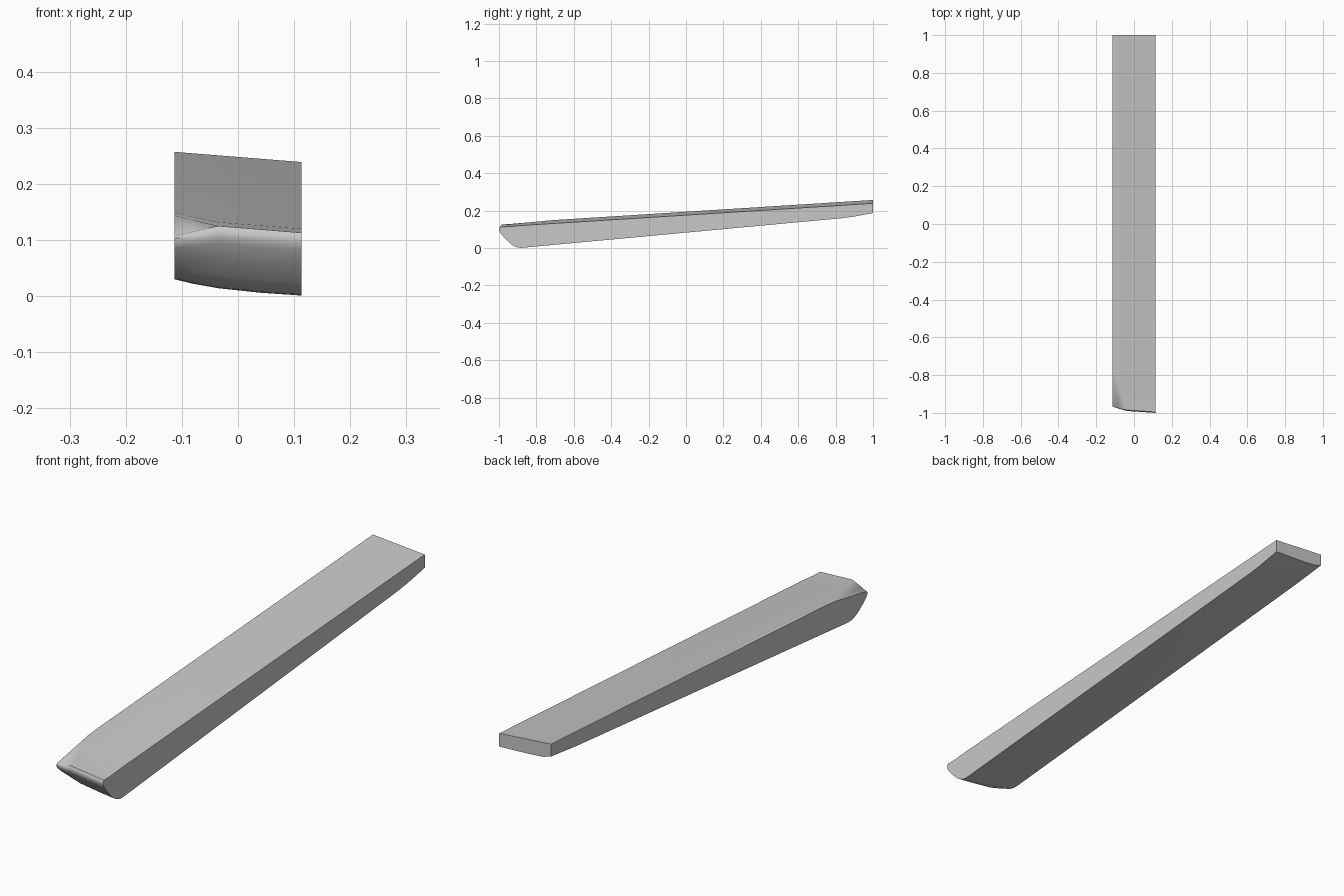
import bpy
import bmesh
import math

cube = bpy.data.objects.get("Cube")
if cube:
    bpy.data.objects.remove(cube, do_unlink=True)

# Single plain grey material
grey = bpy.data.materials.new("plain grey")
grey.use_nodes = True
colour = (0.58, 0.58, 0.58, 1.0)
grey.diffuse_color = colour
grey.node_tree.nodes["Principled BSDF"].inputs["Base Color"].default_value = colour

# Lengthwise slices: x, nose y, bevel start y, nose top z, keel z, tail bottom z
SLICES = [
    (-0.113, -0.967, -0.77, 0.108, 0.030, 0.208),
    (-0.080, -0.978, -0.86, 0.115, 0.022, 0.198),
    (-0.035, -0.990, -0.95, 0.125, 0.014, 0.194),
    (0.040, -0.995, -0.95, 0.119, 0.006, 0.190),
    (0.113, -1.000, -0.95, 0.113, 0.001, 0.187),
]
# Nose rounding: distance behind the tip, height fraction from keel to top
NOSE = [(0.005, 1.0), (0.0, 0.93), (0.001, 0.83), (0.007, 0.72), (0.03, 0.47),
        (0.06, 0.2), (0.08, 0.08), (0.1, 0.015), (0.12, 0.0)]


def slice_profile(x, nose, bevel, top, keel, tail):
    """Closed outline of one slice, from the tail top round the nose to the tail bottom."""
    deck = lambda y: 0.248 - 0.08 * x - 0.063 * (1 - y)
    points = [(1.0, deck(1.0)), (bevel + 0.06, deck(bevel + 0.06)),
              (bevel, deck(bevel) - 0.002)]
    points += [(nose + d, keel + f * (top - keel)) for d, f in NOSE]
    # Straight underside, then a short upward sweep at the tail
    run = 0.092 * 1.73
    sweep = max(0.0, tail - keel - run - 0.012)
    base = min(tail - 0.012, keel + run)
    points += [(0.84, base), (0.9, base + 0.006 + 0.15 * sweep),
               (1.0, tail)]
    return [(x, y, z) for y, z in points]


# Bar body: skin between slices, flat sides and flat tail
bm = bmesh.new()
rows = [[bm.verts.new(p) for p in slice_profile(*s)] for s in SLICES]
for a, b in zip(rows, rows[1:]):
    for i in range(len(a) - 1):
        bm.faces.new((a[i], a[i + 1], b[i + 1], b[i]))
bm.faces.new(rows[0])
bm.faces.new(rows[-1][::-1])
bm.faces.new([r[0] for r in rows] + [r[-1] for r in reversed(rows)])
bmesh.ops.recalc_face_normals(bm, faces=bm.faces)

mesh = bpy.data.meshes.new("tapered_bar")
bm.to_mesh(mesh)
bm.free()
mesh.materials.append(grey)
bar = bpy.data.objects.new("tapered_bar", mesh)
bpy.context.collection.objects.link(bar)

# Smooth skin with crisp side and tail edges
bpy.ops.object.select_all(action="DESELECT")
bar.select_set(True)
bpy.context.view_layer.objects.active = bar
bpy.ops.object.shade_smooth_by_angle(angle=math.radians(40))
